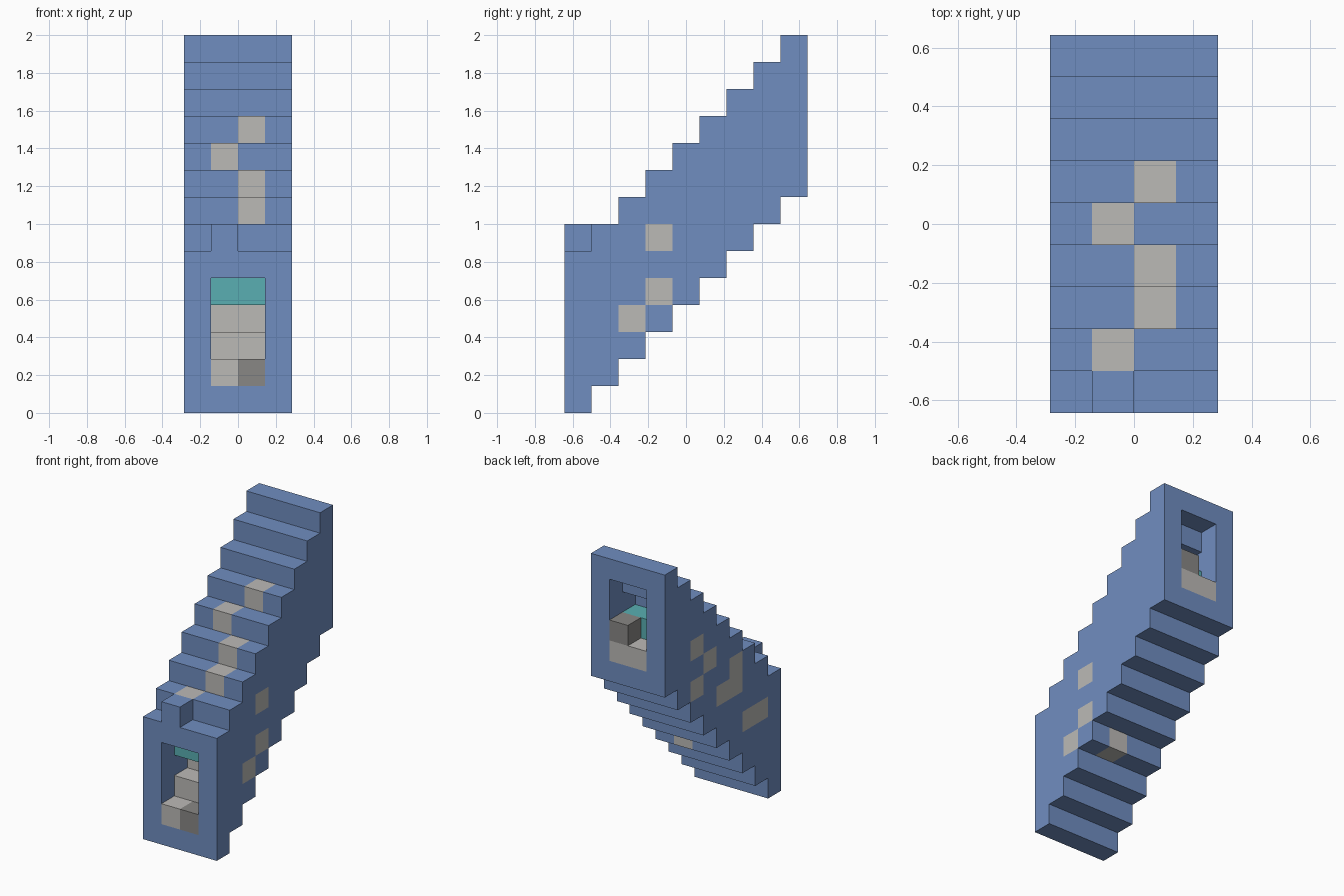
import bpy
import bmesh
from mathutils import Vector

old = bpy.data.objects.get("Cube")
if old:
    bpy.data.objects.remove(old, do_unlink=True)

WIDTH, LENGTH, HEIGHT = 4, 9, 6      # blocks across, along, and high per column
UNIT = 2 / (LENGTH - 1 + HEIGHT)     # size of one block


def make_material(name, color):
    m = bpy.data.materials.new(name)
    m.use_nodes = True
    m.diffuse_color = (*color, 1)
    m.node_tree.nodes["Principled BSDF"].inputs["Base Color"].default_value = (*color, 1)
    return m


BLUE, LIGHT, DARK, TEAL = range(4)
MATERIALS = [
    make_material("slate_blue", (0.163, 0.27, 0.53)),
    make_material("light_grey", (0.50, 0.49, 0.47)),
    make_material("dark_grey", (0.25, 0.245, 0.235)),
    make_material("teal", (0.10, 0.43, 0.445)),
]

# Parts are dictionaries: block (across, along, up) -> material
shell, floor, canopy, end_blocks = {}, {}, {}, {}

for j in range(LENGTH):
    # Stepped tunnel shell: one rectangular ring per column
    for x in range(WIDTH):
        for k in range(HEIGHT):
            if x in (0, WIDTH - 1) or k in (0, HEIGHT - 1):
                shell[x, j, j + k] = BLUE
    # Stair floor and the hanging strip above it
    for x in (1, 2):
        floor[x, j, j + 1] = LIGHT
        if 0 < j < LENGTH - 1:
            canopy[x, j, j + 3] = TEAL

# Raised block on the lowest roof step
shell[1, 0, HEIGHT] = BLUE

# Light blocks set into the roof
for j, x in enumerate((1, 2, 2, 1, 2), start=1):
    shell[x, j, j + HEIGHT - 1] = LIGHT
# Light blocks set into the two side walls and the underside
for j, z in ((3, 6), (3, 4), (2, 3)):
    shell[WIDTH - 1, j, z] = LIGHT
for j, z in ((1, 4), (2, 4), (3, 6), (3, 7), (4, 6), (5, 8), (6, 9), (6, 7)):
    shell[0, j, z] = LIGHT
shell[2, 3, 3] = LIGHT

# Dark blocks at the two mouths of the tunnel
del floor[2, 0, 1]
end_blocks[2, 0, 1] = DARK
end_blocks[2, LENGTH - 1, LENGTH + 1] = DARK

PARTS = {"tunnel_shell": shell, "stair_floor": floor,
         "hanging_strip": canopy, "end_blocks": end_blocks}
FILLED = set().union(*PARTS.values())


def build_part(name, cells):
    """Join the blocks of one part, keeping only exposed faces."""
    bm = bmesh.new()
    origin = Vector((WIDTH / 2, LENGTH / 2, 0))
    for cell, mat in cells.items():
        for axis in range(3):
            for side in (0, 1):
                neighbour = list(cell)
                neighbour[axis] += 2 * side - 1
                if tuple(neighbour) in FILLED:
                    continue
                corners = []
                for a, b in ((0, 0), (1, 0), (1, 1), (0, 1)):
                    p = Vector(cell)
                    p[axis] += side
                    p[(axis + 1) % 3] += a
                    p[(axis + 2) % 3] += b
                    corners.append(bm.verts.new((p - origin) * UNIT))
                if not side:
                    corners.reverse()
                bm.faces.new(corners).material_index = mat
    bmesh.ops.remove_doubles(bm, verts=bm.verts, dist=UNIT / 100)
    mesh = bpy.data.meshes.new(name)
    bm.to_mesh(mesh)
    bm.free()
    for m in MATERIALS:
        mesh.materials.append(m)
    bpy.context.collection.objects.link(bpy.data.objects.new(name, mesh))


for part_name, part_cells in PARTS.items():
    build_part(part_name, part_cells)
